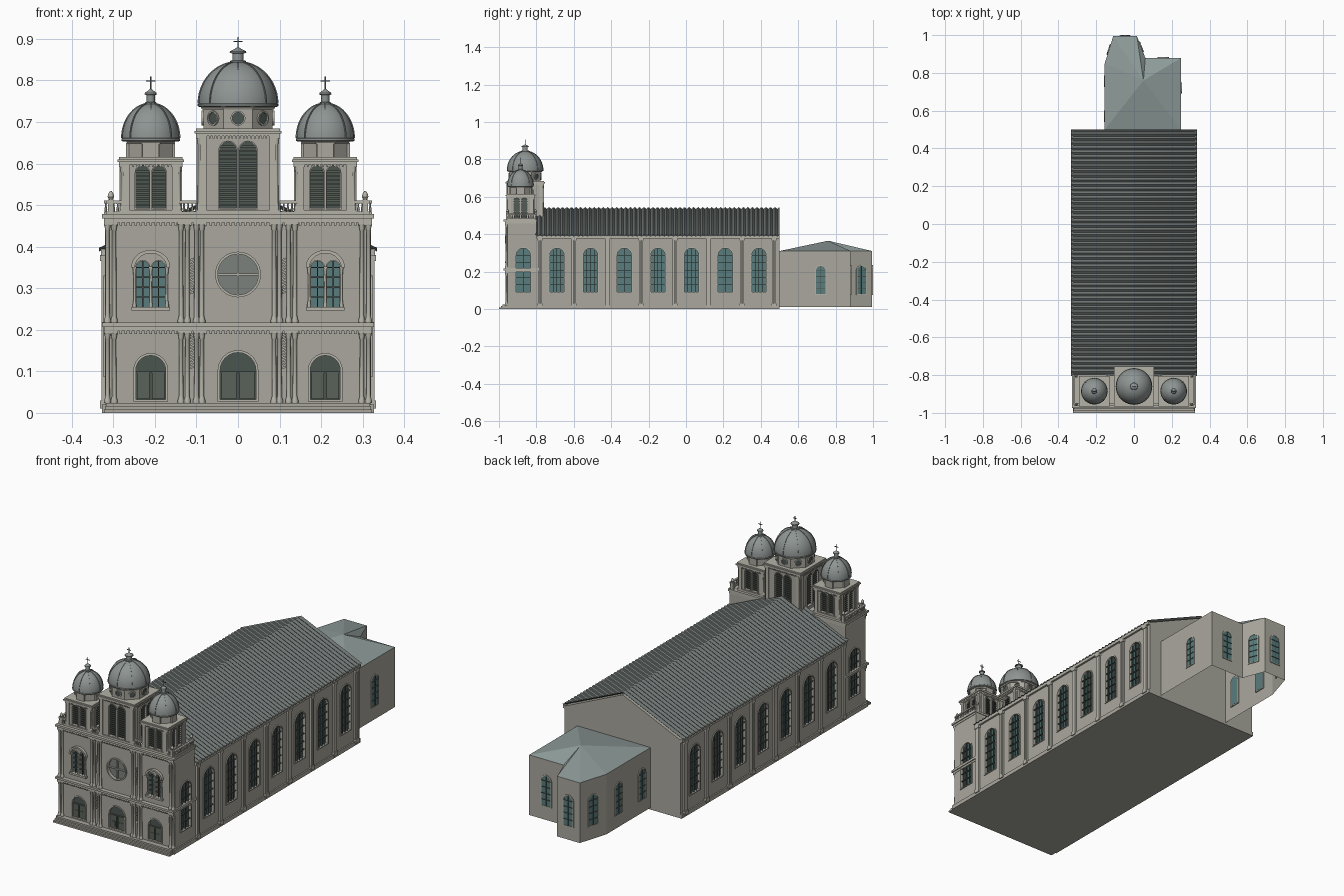
import bpy, bmesh
from math import sin, cos, pi, atan2, hypot, sqrt
from mathutils import Matrix, Vector

if "Cube" in bpy.data.objects:
    bpy.data.objects.remove(bpy.data.objects["Cube"])

COL = {"stone": (.40, .39, .34), "trim": (.46, .45, .39), "roof": (.15, .17, .165), "dome": (.27, .30, .29),
       "slate": (.27, .33, .32), "glass": (.10, .20, .20), "dark": (.07, .09, .08), "door": (.10, .12, .10),
       "rose": (.20, .22, .20)}
MATS = {}
for k, c in COL.items():
    MATS[k] = bpy.data.materials.new(k)
    MATS[k].diffuse_color = (*c, 1)
parts = {}
I = Matrix.Identity(4)

def add(part, mat, verts, faces, M=I):
    bm = parts.setdefault(part, (bmesh.new(), mat))[0]
    vs = [bm.verts.new(M @ Vector(v)) for v in verts]
    for f in faces:
        bm.faces.new([vs[i] for i in f])

def prism(part, mat, pts, d0, d1, M=I):
    # outline in (x, z), extruded outward along local -y from d0 to d1
    n = len(pts)
    add(part, mat, [(x, -d, z) for d in (d0, d1) for x, z in pts],
        [list(range(n)), list(range(n, 2 * n))] + [(i, (i + 1) % n, (i + 1) % n + n, i + n) for i in range(n)], M)

def ring(part, mat, outer, inner, d0, d1, M=I):
    n = len(outer)
    v = [(x, -d, z) for d in (d0, d1) for o in (outer, inner) for x, z in o]
    f = []
    for i in range(n):
        j = (i + 1) % n
        for a, b in ((0, n), (2 * n, 3 * n), (0, 2 * n), (n, 3 * n)):
            f.append((a + i, a + j, b + j, b + i))
    add(part, mat, v, f, M)

def box(part, mat, x0, x1, y0, y1, z0, z1, M=I):
    prism(part, mat, [(x0, z0), (x1, z0), (x1, z1), (x0, z1)], -y0, -y1, M)

def lathe(part, mat, prof, x, y, seg=12, phase=0.0):
    v = [(x + r * cos(phase + 2 * pi * i / seg), y + r * sin(phase + 2 * pi * i / seg), z)
         for r, z in prof for i in range(seg)]
    f = [(k * seg + i, k * seg + (i + 1) % seg, (k + 1) * seg + (i + 1) % seg, (k + 1) * seg + i)
         for k in range(len(prof) - 1) for i in range(seg)]
    f += [list(range(seg)), list(range(len(v) - seg, len(v)))]
    add(part, mat, v, f)

def at(x, y, ang, z=0):
    return Matrix.Translation((x, y, z)) @ Matrix.Rotation(ang, 4, 'Z')

def arch(w, z0, z1, cx=0, n=12):
    return [(cx - w, z0), (cx + w, z0)] + [(cx + w * cos(pi * i / n), z1 - w + w * sin(pi * i / n)) for i in range(n + 1)]

def circle(r, cz, n=32):
    return [(r * cos(2 * pi * i / n), cz + r * sin(2 * pi * i / n)) for i in range(n)]

def opening(target, part, mat, w, z0, z1, M, cx=0, bars=0, frame=.006, slats=False):
    # recessed arched opening with frame, glazing bars or louvres
    if target:
        prism("cut_" + target, "stone", arch(w, z0, z1, cx), -.012, .03, M)
    b = -.010 if target else .002
    prism(part, mat, arch(w, z0, z1, cx), b - .008, b, M)
    ring(part + "_frames", "trim", arch(w + frame, z0 - .004, z1 + frame, cx), arch(w, z0, z1, cx), -.005, .004, M)
    if bars:
        box(part + "_bars", "dark", cx - .0015, cx + .0015, -b - .003, 0, z0, z1, M)
        for i in range(1, bars + 1):
            z = z0 + (z1 - w - z0) * i / bars
            box(part + "_bars", "dark", cx - w, cx + w, -b - .003, 0, z - .0015, z + .0015, M)
    z = z0 + .005
    while slats and z < z1 - .006:
        h = w if z < z1 - w else sqrt(max(w * w - (z - z1 + w) ** 2, 1e-6))
        box(part + "_louvres", "door", cx - h, cx + h, .004, .012, z, z + .005, M)
        z += .010

def column(x, y, z0, z1, r=.008):
    lathe("columns", "trim", [(r * 1.5, z0), (r * 1.5, z0 + .006), (r * 1.15, z0 + .012), (r, z0 + .016), (r * .88, z1 - .02),
          (r * 1.1, z1 - .018), (r * 1.1, z1 - .014), (r * 1.5, z1 - .005)], x, y)
    a = r * 1.6
    box("columns", "trim", x - a, x + a, y - a, y + a, z1 - .005, z1)

# nave body with gable, plinth, eaves band
prism("nave", "stone", [(-.32, .01), (.32, .01), (.32, .39), (0, .532), (-.32, .39)], -.5, .8)
box("plinth", "stone", -.327, .327, -.97, .5, 0, .02)
for s in (-1, 1):
    a = s * pi / 2
    box("eaves", "trim", min(s * .318, s * .33), max(s * .318, s * .33), -.8, .5, .378, .394)
    for i in range(8):
        M = at(s * .32, -.87 + .18 * i, a)
        opening("nave" if i else "facade", "side_windows", "glass", .038, .09, .325, M, bars=5)
        box("side_windows_bars", "dark", -.021, -.019, 0, .009, .09, .315, M)
        box("side_windows_bars", "dark", .019, .021, 0, .009, .09, .315, M)
        P = at(s * .32, -.78 + .18 * i - (.01 if i == 7 else 0), a)
        for u in (-.006, .006):
            box("side_pilasters", "trim", u - .005, u + .005, -.009, 0, .02, .378, P)
        box("side_pilasters", "trim", -.014, .014, -.012, 0, .01, .03, P)
        box("side_pilasters", "trim", -.014, .014, -.012, 0, .365, .38, P)
    box("side_band", "trim", min(s * .31, s * .327), max(s * .31, s * .327), -.955, -.79, .207, .219)

# corrugated roof
rv, n = [], 54 * 6
for i in range(n + 1):
    y, o = -.805 + 1.305 * i / n, .0045 * cos(2 * pi * i / 6)
    rv += [(-.334, y, .393 + o), (0, y, .54 + o), (.334, y, .393 + o)]
add("nave_roof", "roof", rv, [(3 * i + k, 3 * i + k + 1, 3 * i + k + 4, 3 * i + k + 3) for i in range(n) for k in (0, 1)])

# rear chapel: open-bottomed walls and fan roof
fp = [(-.155, .5), (-.155, .85), (-.11, .995), (.015, .995), (.06, .88), (.25, .88), (.25, .5)]
m = len(fp)
add("chapel_walls", "stone", [(x, y, z) for z in (.01, .31) for x, y in fp], [(i, i + 1, i + 1 + m, i + m) for i in range(m - 1)])
add("chapel_roof", "slate", [(x, y, .31) for x, y in fp] + [(.05, .76, .365)], [(i, (i + 1) % m, m) for i in range(m)])
spots = {0: (.2, .73), 1: (.5,), 2: (.5,), 3: (.5,), 4: (.5,), 5: (.42,)}
for i, ts in spots.items():
    (x0, y0), (x1, y1) = fp[i], fp[i + 1]
    ang = atan2(-(y1 - y0), -(x1 - x0))
    for t in ts:
        opening(None, "chapel_windows", "glass", .025, .08, .23, at(x0 + (x1 - x0) * t, y0 + (y1 - y0) * t, ang), bars=4, frame=.005)

# facade block, steps, cornices, dentils
F = -.955
box("facade", "stone", -.32, .32, F, -.8, .01, .47)
for i in range(3):
    box("steps", "stone", -.322 + .002 * i, .322 - .002 * i, -1 + .01 * i, F, .008 * i, .008 * (i + 1))
for z, h in ((.197, .02), (.458, .02)):
    box("facade_cornices", "trim", -.322, .322, F - .014, -.8, z, z + h * .5)
    box("facade_cornices", "trim", -.327, .327, F - .02, -.797, z + h * .5, z + h)
    for i in range(54):
        x = -.318 + .012 * i
        box("dentils", "trim", x - .003, x + .003, F - .012, F, z - .007, z)
# facade columns and spiral ornaments
for s in (-1, 1):
    for x in (.298, .314, .122, .137, .087, .100):
        column(s * x, F - .005, .024, .197, .0055)
        column(s * x, F - .005, .217, .458, .0055)
    for z0 in (.105, .285):
        for i in range(11):
            z = z0 + i * .008
            prism("spiral_ornaments", "trim", [(-.004, z), (.004, z + .004), (.004, z + .009), (-.004, z + .005)], -.001, .006, at(s * .1105, F, 0))

# doors, windows, rose window
for x, w, t in ((0, .043, .145), (-.21, .036, .138), (.21, .036, .138)):
    M = at(x, F, 0)
    opening("facade", "doors", "dark", w, .032, t, M)
    for s in (-1, 1):
        c = s * w * .5
        box("door_leaves", "door", c - w * .42, c + w * .42, .002, .012, .034, t - w - .006, M)
        box("door_leaves", "dark", c - w * .25, c + w * .25, 0, .01, .045, .07, M)
    box("door_leaves", "door", -w, w, .001, .012, t - w - .006, t - w - .002, M)
for s in (-1, 1):
    M = at(s * .21, F, 0)
    for u in (-.019, .019):
        opening("facade", "front_windows", "glass", .015, .255, .365, M, cx=u, bars=4, frame=.003)
    for u in (-.039, 0, .039):
        column(s * .21 + u, F - .003, .255, .352, .003)
    box("window_sills", "trim", -.046, .046, -.012, 0, .246, .255, M)
    arc = [(cos(pi * i / 16), sin(pi * i / 16)) for i in range(17)]
    prism("window_hoods", "trim", [(.047 * c, .35 + .042 * d) for c, d in arc] + [(.038 * c, .35 + .034 * d) for c, d in arc[::-1]], 0, .014, M)
R = at(0, F, 0)
prism("cut_facade", "stone", circle(.05, .333), -.012, .03, R)
prism("rose_window", "rose", circle(.05, .333), -.02, -.009, R)
ring("rose_frame", "trim", circle(.055, .333), circle(.049, .333), -.01, .006, R)
box("rose_frame", "trim", -.002, .002, 0, .012, .284, .382, R)
box("rose_frame", "trim", -.05, .05, 0, .012, .331, .335, R)

# balustrades and corner urns
def rail(x0, y0, x1, y1):
    L, a = hypot(x1 - x0, y1 - y0), atan2(y1 - y0, x1 - x0)
    M = at(x0, y0, a)
    box("balustrade", "trim", 0, L, -.005, .005, .476, .484, M)
    box("balustrade", "trim", 0, L, -.005, .005, .504, .511, M)
    k = max(2, int(L / .009))
    for i in range(k + 1):
        lathe("balustrade", "trim", [(.002, .483), (.0035, .490), (.0018, .498), (.0025, .505)], x0 + (x1 - x0) * i / k, y0 + (y1 - y0) * i / k, 6)
for s in (-1, 1):
    rail(s * .10, F, s * .14, F)
    rail(s * .28, F, s * .318, F)
    rail(s * .318, F, s * .318, -.805)
    for y in (F, -.805):
        box("urns", "trim", s * .306 - .007, s * .306 + .007, y - .007, y + .007, .476, .513)
        lathe("urns", "trim", [(.004, .513), (.008, .52), (.006, .528), (.002, .534)], s * .306, y, 10)

# bell towers with drums, domes, lanterns, crosses
def tower(name, x, y, h, z1, w, u, top, drum, zd, R, zt, zc):
    box(name, "stone", x - h, x + h, y - h, y + h, .46, z1)
    box("tower_bases", "trim", x - h - .005, x + h + .005, y - h - .005, y + h + .005, .47, .488)
    for e, a, b in ((.006, z1 - .014, z1 - .008), (.010, z1 - .008, z1 - .002), (.006, z1 - .002, z1 + .004)):
        box("tower_cornices", "trim", x - h - e, x + h + e, y - h - e, y + h + e, a, b)
    for q in range(4):
        a = q * pi / 2
        M = at(x + h * sin(a), y - h * cos(a), a)
        for s in (-1, 1):
            opening(name, "belfry_openings", "dark", w, .493, top, M, cx=s * u, frame=.003, slats=True)
            box("tower_pilasters", "trim", s * (h - .011) - .008, s * (h - .011) + .008, -.005, 0, .488, z1 - .014, M)
            column(x + s * (h - .002), y + (h - .002) * (1 if q % 2 else -1), .488, z1 - .014, .004)
        k = int(2 * h / .009)
        for i in range(k + 1):
            c = -h + 2 * h * i / k
            box("dentils", "trim", c - .002, c + .002, -.006, 0, z1 - .02, z1 - .014, M)
    c8 = drum / cos(pi / 8)
    lathe(name + "_drum", "stone", [(c8, z1), (c8, zd)], x, y, 8, pi / 8)
    lathe("drum_cornices", "trim", [(c8 + .004, zd - .008), (c8 + .007, zd - .003), (c8 + .004, zd + .001)], x, y, 8, pi / 8)
    for q in range(8):
        M = at(x + drum * sin(q * pi / 4), y - drum * cos(q * pi / 4), q * pi / 4)
        if h > .08:
            zm = (z1 + zd) / 2
            prism("drum_oculi", "dark", circle(.014, zm, 16), -.004, .001, M)
            ring("drum_oculi_frames", "trim", circle(.018, zm, 16), circle(.014, zm, 16), -.004, .005, M)
        elif q % 2 == 0:
            box(name + "_drum", "trim", -.020, .020, -.007, 0, z1, zd - .006, M)
    H = zt - zd
    prof = [(R * .97, zd - .002), (R * 1.02, zd), (R * 1.02, zd + .005)]
    prof += [(max(R * cos(pi / 2 * i / 14), .002), zd + .006 + (H - .006) * sin(pi / 2 * i / 14)) for i in range(15)]
    lathe("domes", "dome", prof, x, y, 40)
    arc = [(cos(pi * i / 24), sin(pi * i / 24)) for i in range(25)]
    for q in range(4):
        prism("dome_ribs", "dome", [((R + .0025) * c, zd + .006 + (H - .004) * d) for c, d in arc] +
              [((R - .006) * c, zd + .006 + (H - .014) * d) for c, d in arc[::-1]], -.0015, .0015, at(x, y, q * pi / 4))
    r = R * .17
    lathe("lanterns", "dome", [(r * 1.2, zt - .006), (r * 1.2, zt + .002), (r * .85, zt + .003), (r * .85, zt + .02), (r * 1.25, zt + .021),
          (r * 1.2, zt + .025), (r * .5, zt + .031), (.001, zt + .035)], x, y, 12)
    box("crosses", "dark", x - .0013, x + .0013, y - .0013, y + .0013, zt + .03, zc)
    box("crosses", "dark", x - .011, x + .011, y - .0013, y + .0013, zc - .013, zc - .0105)

tower("centre_tower", 0, -.86, .095, .68, .02, .024, .652, .083, .738, .095, .845, .905)
for s, nm in ((-1, "left_tower"), (1, "right_tower")):
    tower(nm, s * .21, -.885, .070, .612, .0155, .020, .594, .052, .655, .069, .745, .81)

# turn the collected parts into objects
smooth = {"domes", "columns", "lanterns", "urns", "balustrade", "rose_frame", "nave_roof", "window_hoods"}
objs = {}
for name, (bm, mat) in parts.items():
    bmesh.ops.recalc_face_normals(bm, faces=bm.faces[:])
    me = bpy.data.meshes.new(name)
    bm.to_mesh(me)
    bm.free()
    me.materials.append(MATS[mat])
    if name in smooth:
        me.shade_smooth()
        me.set_sharp_from_angle(angle=.6)
    objs[name] = bpy.data.objects.new(name, me)
    bpy.context.collection.objects.link(objs[name])
for name, o in objs.items():
    if name.startswith("cut_"):
        o.hide_render = True
        o.hide_set(True)
        b = objs[name[4:]].modifiers.new("recesses", 'BOOLEAN')
        b.object, b.operation, b.solver = o, 'DIFFERENCE', 'EXACT'

for m in bpy.data.materials:
    if m.users and not m.is_grease_pencil:
        m.use_nodes = True
        m.node_tree.nodes["Principled BSDF"].inputs["Base Color"].default_value = m.diffuse_color
